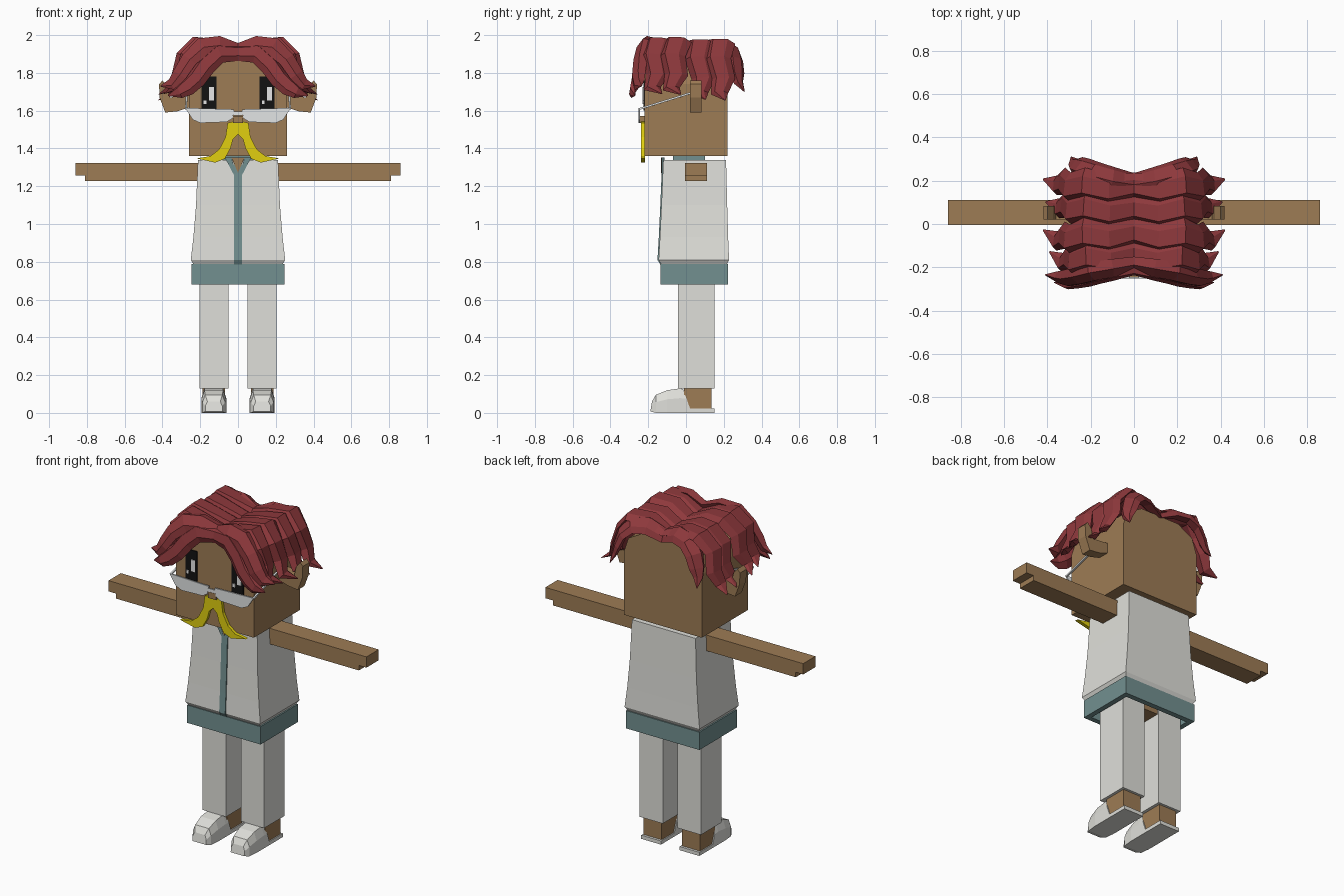
import bpy, bmesh
from mathutils import Vector

cube = bpy.data.objects.get("Cube")
if cube:
    bpy.data.objects.remove(cube)


def material(name, r, g, b):
    m = bpy.data.materials.new(name)
    m.use_nodes = True
    m.diffuse_color = (r, g, b, 1)
    m.node_tree.nodes["Principled BSDF"].inputs["Base Color"].default_value = (r, g, b, 1)
    return m


SKIN = material("brown skin", 0.34, 0.2, 0.09)
HAIR = material("dark red hair", 0.27, 0.04, 0.045)
CLOTH = material("off white cloth", 0.74, 0.74, 0.7)
TEAL = material("grey teal cloth", 0.17, 0.28, 0.28)
YELLOW = material("yellow moustache", 0.75, 0.62, 0.005)
GLASS = material("pale grey glasses", 0.76, 0.78, 0.78)
BLACK = material("black eye", 0.006, 0.006, 0.006)
WHITE = material("white highlight", 0.9, 0.9, 0.9)


def loft(name, rings, mat, mirror=False):
    """Skin a list of equal-length point rings and cap both ends."""
    bm = bmesh.new()
    loops = [[bm.verts.new(p) for p in ring] for ring in rings]
    n = len(loops[0])
    for a, b in zip(loops, loops[1:]):
        for i in range(n):
            j = (i + 1) % n
            bm.faces.new((a[i], a[j], b[j], b[i]))
    bm.faces.new(loops[0])
    bm.faces.new(loops[-1])
    bmesh.ops.recalc_face_normals(bm, faces=bm.faces)
    me = bpy.data.meshes.new(name)
    bm.to_mesh(me)
    bm.free()
    me.materials.append(mat)
    ob = bpy.data.objects.new(name, me)
    bpy.context.collection.objects.link(ob)
    if mirror:
        ob.modifiers.new("Mirror", "MIRROR").use_clip = False
    return ob


def rect(x0, x1, y0, y1, z):
    return [(x0, y0, z), (x1, y0, z), (x1, y1, z), (x0, y1, z)]


def box(name, x0, x1, y0, y1, z0, z1, mat, mirror=False):
    return loft(name, [rect(x0, x1, y0, y1, z) for z in (z0, z1)], mat, mirror)


def prism(name, outline, y0, y1, mat, mirror=False):
    return loft(name, [[(x, y, z) for x, z in outline] for y in (y0, y1)], mat, mirror)


def rod(name, a, b, r, mat):
    a, b = Vector(a), Vector(b)
    u = (b - a).orthogonal().normalized() * r
    v = (b - a).normalized().cross(u)
    loft(name, [[p + u, p + v, p - u, p - v] for p in (a, b)], mat, True)


def lock(name, path, across, width, thick):
    """Tapered hair lock with a ridged section, swept along a path."""
    pts = [Vector(p) for p in path]
    across = Vector(across).normalized()
    taper = [0.85, 1, 1.05, 1, 0.9, 0.65, 0.06]
    rings = []
    for i, p in enumerate(pts):
        t = (pts[min(i + 1, len(pts) - 1)] - pts[max(i - 1, 0)]).normalized()
        if i == 0:
            t = Vector((1, 0, 0))
        n = across.cross(t).normalized()
        if n.z + n.x * 0.5 < 0:
            n = -n
        k = taper[i]
        w = across - t * across.dot(t)
        section = [(-1, -0.2), (-0.55, 0.9), (0.5, 0.6), (1, -0.3), (0, -0.9)]
        ring = [p + w * a * width * k + n * b * thick * k for a, b in section]
        if i == 0:
            for q in ring:
                q.x = 0
        rings.append(ring)
    loft(name, rings, HAIR, True)


# Head with arched crown
side = [(0.26, 1.36), (0.26, 1.74), (0.23, 1.83), (0.13, 1.885)]
prism("head", side + [(-x, z) for x, z in reversed(side)], -0.22, 0.22, SKIN)
box("nose", -0.027, 0.027, -0.248, -0.21, 1.535, 1.572, SKIN)

# Ears
ear = [(0.25, 1.62), (0.32, 1.597), (0.385, 1.59), (0.415, 1.67), (0.418, 1.74),
       (0.40, 1.76), (0.375, 1.73), (0.36, 1.67), (0.25, 1.68)]
prism("ear", ear, 0.02, 0.083, SKIN, True)

# Eyes with highlights on the same side of each eye
for s, label in ((1, "left"), (-1, "right")):
    c = s * 0.154
    box(label + "_eye", c - 0.039, c + 0.039, -0.226, -0.215, 1.6, 1.78, BLACK)
    box(label + "_eye_highlight", c, c + 0.027, -0.23, -0.224, 1.655, 1.725, WHITE)
    box(label + "_eye_glint", c - 0.028, c - 0.014, -0.23, -0.224, 1.635, 1.655, WHITE)

# Half-moon glasses
lens = [(0.28, 1.615), (0.02, 1.607), (0.028, 1.56), (0.06, 1.54), (0.2, 1.535), (0.24, 1.553)]
prism("glasses_lens", lens, -0.252, -0.243, GLASS, True)
rod("glasses_temple", (0.275, -0.245, 1.61), (0.272, 0.03, 1.695), 0.007, GLASS)
box("glasses_bridge", -0.025, 0.025, -0.252, -0.244, 1.575, 1.595, GLASS)

# Moustache
tache = [(0, 1.548), (0.055, 1.535), (0.066, 1.46), (0.1, 1.395), (0.145, 1.36),
         (0.22, 1.347), (0.12, 1.325), (0.07, 1.345), (0.04, 1.4), (0.026, 1.45), (0, 1.475)]
prism("moustache", tache, -0.238, -0.218, YELLOW, True)

# Hair: side locks running out from the centre parting
arc = [(0, 1.905), (0.12, 1.95), (0.23, 1.962), (0.30, 1.89), (0.325, 1.79), (0.36, 1.72), (0.42, 1.69)]
for i, (y, reach, drop) in enumerate([(-0.15, 0.93, 0.0), (-0.05, 1.0, 0.01),
                                      (0.06, 0.97, 0.03), (0.165, 1.0, 0.04)]):
    path = []
    for j, (x, z) in enumerate(arc):
        wave = 0.012 * (-1) ** j + (0.03 * (j / 6) if y > 0 else -0.02 * (j / 6) + 0.03 * (j == 6))
        path.append((x * reach, y + wave, z - drop * j / 6 + 0.006 * (i % 2)))
    lock("side_lock_%d" % (i + 1), path, (0, 1, 0.12), 0.07, 0.034)

# Hair: fringe swept over the forehead, and back locks
lock("upper_fringe", [(0, -0.19, 1.92), (0.1, -0.21, 1.95), (0.19, -0.225, 1.94), (0.26, -0.245, 1.87),
                      (0.31, -0.255, 1.79), (0.35, -0.25, 1.74), (0.41, -0.235, 1.73)],
     (-0.2, -0.6, -0.6), 0.06, 0.035)
lock("lower_fringe", [(0, -0.215, 1.905), (0.1, -0.235, 1.905), (0.17, -0.25, 1.84), (0.22, -0.265, 1.77),
                      (0.27, -0.275, 1.725), (0.31, -0.285, 1.70), (0.37, -0.27, 1.68)],
     (-0.45, -0.3, -0.8), 0.055, 0.03)
lock("back_lock", [(0, 0.195, 1.90), (0.1, 0.215, 1.94), (0.19, 0.24, 1.93), (0.24, 0.26, 1.87),
                   (0.265, 0.27, 1.80), (0.28, 0.28, 1.75), (0.29, 0.31, 1.70)],
     (-0.2, 0.75, -0.4), 0.06, 0.03)

# Coat with flared hem and turned-under lip
coat = [(0.785, 0.235, -0.13, 0.215), (0.81, 0.25, -0.145, 0.228), (0.93, 0.236, -0.138, 0.223),
        (1.1, 0.222, -0.13, 0.218), (1.34, 0.212, -0.12, 0.212)]
loft("coat", [rect(-x, x, a, b, z) for z, x, a, b in coat], CLOTH)
loft("coat_front_strip", [rect(-0.02, 0.02, a - 0.006, a + 0.002, z) for z, x, a, b in coat], TEAL)
box("neck_band", -0.1, 0.1, -0.07, 0.1, 1.33, 1.365, TEAL)
for s in (1, -1):
    prism("collar_edge", [(0.0, 1.24), (s * 0.022, 1.26), (s * 0.07, 1.352), (s * 0.035, 1.352)],
          -0.129, -0.115, TEAL)
prism("neck_opening", [(0, 1.27), (0.035, 1.352), (-0.035, 1.352)], -0.133, -0.115, SKIN)

# Arms with a stepped fingertip edge
arm = [(0.19, 1.228), (0.81, 1.228), (0.81, 1.258), (0.86, 1.258), (0.86, 1.323), (0.19, 1.323)]
prism("arm", arm, -0.005, 0.112, SKIN, True)

# Shorts open underneath
hips = [(0.215, -0.105, 0.19, 0.73), (0.215, -0.105, 0.19, 0.68),
        (0.245, -0.135, 0.222, 0.68), (0.245, -0.135, 0.222, 0.787)]
loft("shorts", [rect(-x, x, a, b, z) for x, a, b, z in hips], TEAL)
box("pelvis", -0.19, 0.19, -0.03, 0.14, 0.69, 0.75, SKIN)

# Legs, ankles and shoes
box("trouser_leg", 0.05, 0.205, -0.043, 0.15, 0.13, 0.735, CLOTH, True)
box("ankle", 0.068, 0.188, -0.01, 0.135, 0.015, 0.14, SKIN, True)
box("shoe_heel", 0.062, 0.194, 0.0, 0.15, 0, 0.022, CLOTH, True)
shoe = []
for y, w, z, lean, base in [(-0.19, 0.045, 0.06, 0.01, 0.008), (-0.16, 0.06, 0.095, 0, 0),
                            (-0.1, 0.066, 0.12, 0, 0), (-0.03, 0.066, 0.13, 0, 0),
                            (0.03, 0.066, 0.125, -0.045, 0)]:
    section = [(-w, base), (w, base), (w, z * 0.6), (w * 0.75, z), (-w * 0.75, z), (-w, z * 0.6)]
    shoe.append([(0.128 + x, y + lean * h / z, h) for x, h in section])
loft("shoe", shoe, CLOTH, True)
